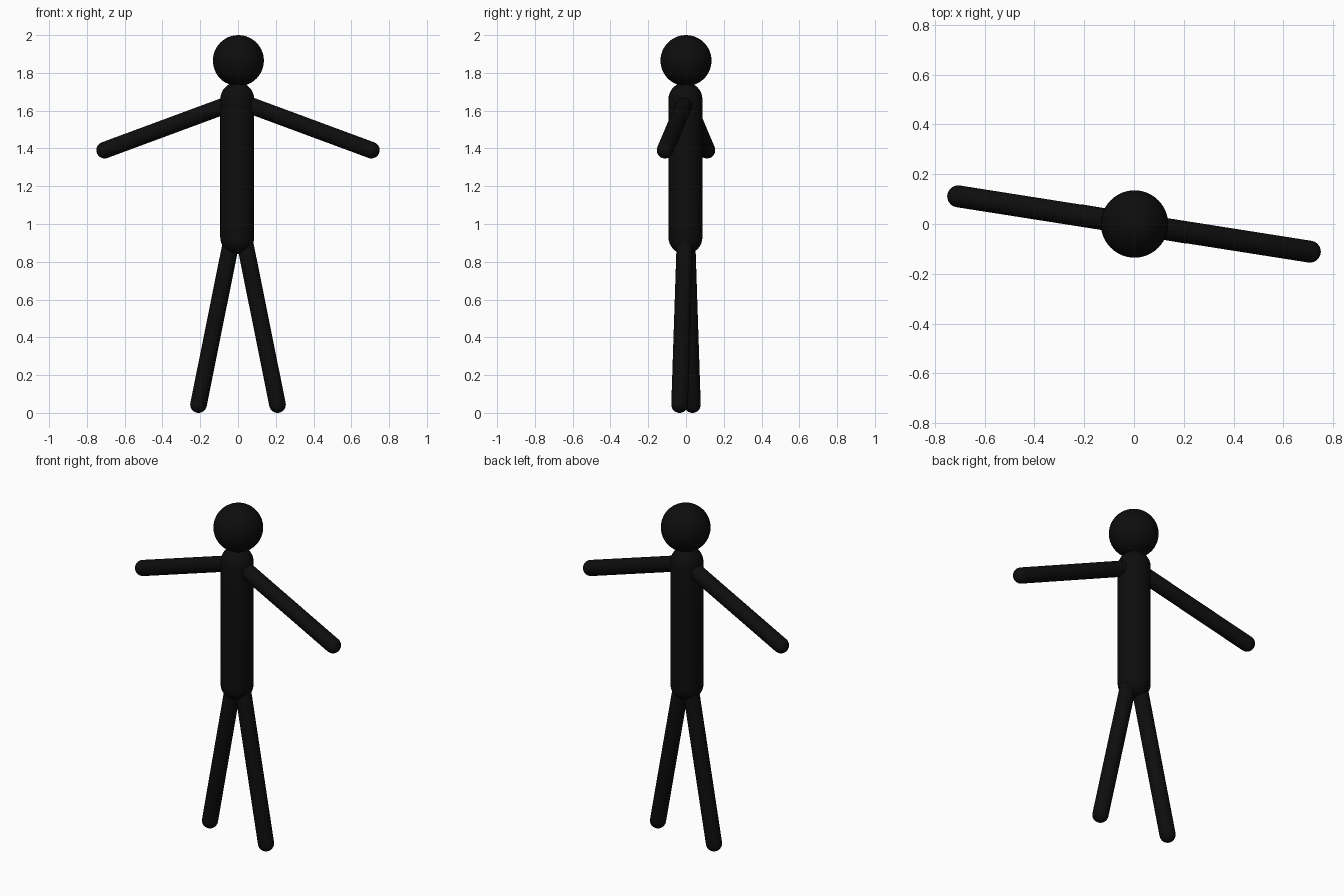
import bpy, bmesh, math
from mathutils import Vector

if "Cube" in bpy.data.objects:
    bpy.data.objects.remove(bpy.data.objects["Cube"])

black = bpy.data.materials.new("matte black")
black.diffuse_color = (0.004, 0.004, 0.004, 1)
black.use_nodes = True
black.node_tree.nodes["Principled BSDF"].inputs["Base Color"].default_value = black.diffuse_color


def finish(name, bm):
    mesh = bpy.data.meshes.new(name)
    bm.to_mesh(mesh)
    bm.free()
    mesh.materials.append(black)
    for p in mesh.polygons:
        p.use_smooth = True
    obj = bpy.data.objects.new(name, mesh)
    bpy.context.collection.objects.link(obj)
    return obj


def capsule(name, start, end, radius, sides=32, rings=8):
    """Round-ended rod between two cap centres, spun from a half profile."""
    start, end = Vector(start), Vector(end)
    length = (end - start).length
    arc = [math.pi / 2 * i / rings for i in range(rings + 1)]
    profile = [(radius * math.sin(a), -radius * math.cos(a)) for a in arc]
    profile += [(radius * math.cos(a), length + radius * math.sin(a)) for a in arc]
    bm = bmesh.new()
    verts = [bm.verts.new((r, 0, z)) for r, z in profile]
    edges = [bm.edges.new(pair) for pair in zip(verts, verts[1:])]
    bmesh.ops.spin(bm, geom=verts + edges, cent=(0, 0, 0), axis=(0, 0, 1),
                   angle=math.tau, steps=sides)
    bmesh.ops.remove_doubles(bm, verts=bm.verts, dist=1e-4)
    bmesh.ops.recalc_face_normals(bm, faces=bm.faces)
    obj = finish(name, bm)
    obj.rotation_mode = 'QUATERNION'
    obj.rotation_quaternion = (end - start).to_track_quat('Z', 'Y')
    obj.location = start
    return obj


# Head
bm = bmesh.new()
bmesh.ops.create_uvsphere(bm, u_segments=48, v_segments=24, radius=0.135)
head = finish("head", bm)
head.location = (0.002, 0, 1.865)

# Torso
capsule("torso", (-0.004, -0.003, 0.93), (-0.004, -0.003, 1.66), 0.09)

# Arms and legs, each pair turned slightly about the vertical axis
for side, s in (("right", 1), ("left", -1)):
    capsule(side + "_arm", (0, 0, 1.652), (0.706 * s, -0.111 * s, 1.391), 0.044)
    capsule(side + "_leg", (0.033 * s, -0.005 * s, 0.92),
            (0.209 * s, -0.034 * s, 0.044), 0.044)
